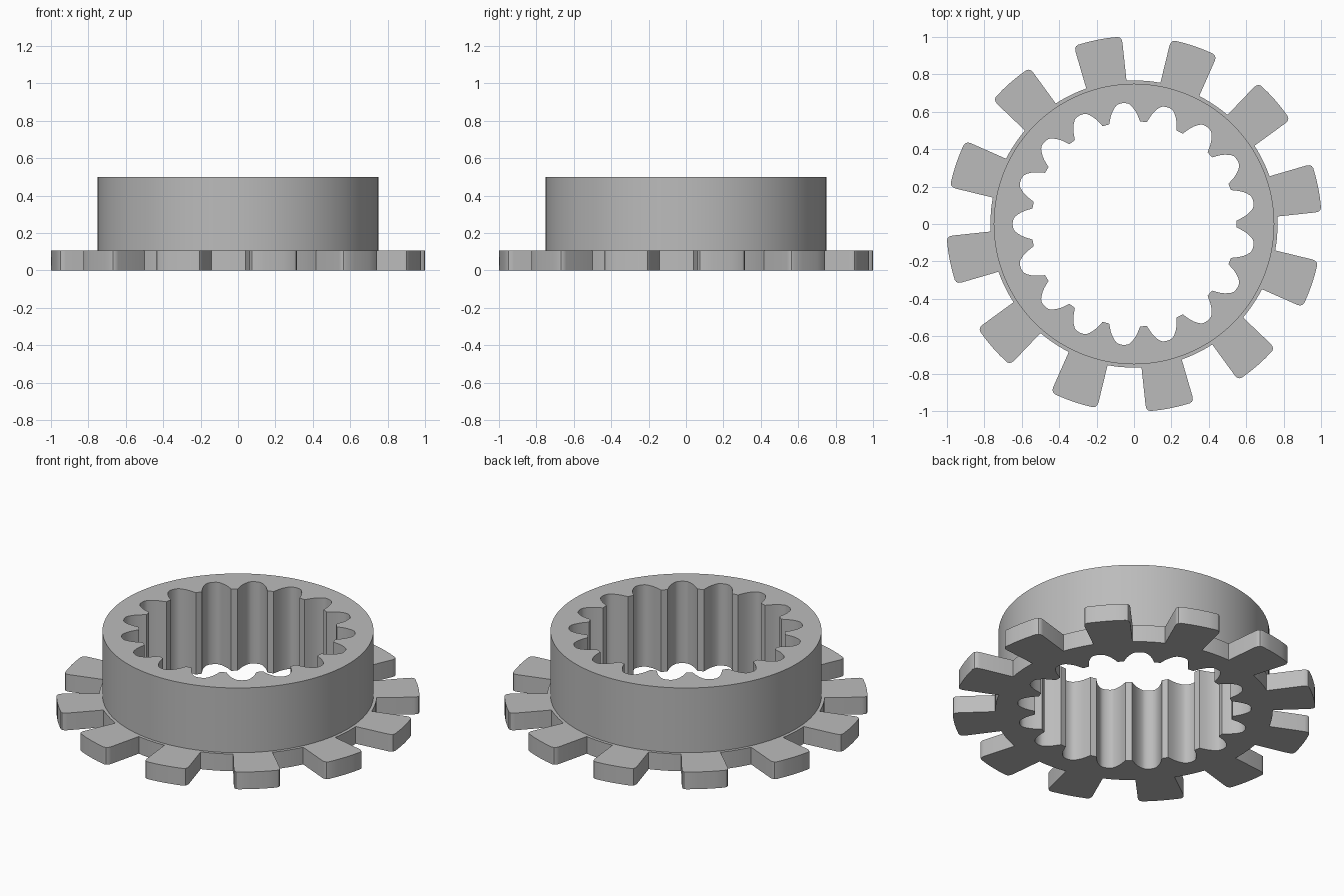
import bpy, bmesh
from math import radians, cos, sin

cube = bpy.data.objects.get("Cube")
if cube:
    bpy.data.objects.remove(cube)

FLANGE_H, TOTAL_H = 0.105, 0.5

steel = bpy.data.materials.new("grey_steel")
steel.use_nodes = True
GREY = (0.5, 0.5, 0.5, 1)
steel.diffuse_color = GREY
steel.node_tree.nodes["Principled BSDF"].inputs["Base Color"].default_value = GREY


def repeat_profile(half, count, start):
    """Mirror a half profile of (degrees, radius) and repeat it around z."""
    lobe = [(-a, r) for a, r in half] + [(a, r) for a, r in reversed(half) if a]
    return [(start + 360 * k / count + a, r) for k in range(count) for a, r in lobe]


# Outer dogs with rounded corners, from the root arc to the middle of the tip
dog = [(13, .768), (10.5, .768), (8.2, .768), (7.55, .972), (7.35, .988),
       (6.9, .999), (6.1, 1.004), (3, 1.004), (0, 1.004)]
flange_outline = repeat_profile(dog, 12, 11.2)

# Bore grooves with curved flanks, from the narrow tooth tip to the groove floor
groove = [(8.7, .549), (7.9, .566), (6.9, .588), (5.7, .609), (4.4, .627),
          (3.3, .639), (2.4, .645), (1.2, .648), (0, .649)]
bore_outline = repeat_profile(groove, 17, 180)

collar_outline = [(360 * i / 128, 0.75) for i in range(128)]

bm = bmesh.new()


def loop(outline, z):
    verts = [bm.verts.new((r * cos(radians(a)), r * sin(radians(a)), z)) for a, r in outline]
    edges = [bm.edges.new((v, verts[i - 1])) for i, v in enumerate(verts)]
    return verts, edges


def wall(low, high):
    a, b = low[0], high[0]
    for i in range(len(a)):
        bm.faces.new((a[i - 1], a[i], b[i], b[i - 1]))


def cap(outer, inner):
    bmesh.ops.triangle_fill(bm, use_beauty=True, edges=outer[1] + inner[1])


flange_low, flange_high = loop(flange_outline, 0), loop(flange_outline, FLANGE_H)
collar_low, collar_high = loop(collar_outline, FLANGE_H), loop(collar_outline, TOTAL_H)
bore_low, bore_high = loop(bore_outline, 0), loop(bore_outline, TOTAL_H)

# Flat rings first, then the upright walls
cap(flange_low, bore_low)
cap(flange_high, collar_low)
cap(collar_high, bore_high)
wall(flange_low, flange_high)
wall(collar_low, collar_high)
wall(bore_low, bore_high)
bmesh.ops.recalc_face_normals(bm, faces=bm.faces)

mesh = bpy.data.meshes.new("splined_dog_ring")
bm.to_mesh(mesh)
bm.free()
mesh.materials.append(steel)
ring = bpy.data.objects.new("splined_dog_ring", mesh)
bpy.context.collection.objects.link(ring)

bpy.ops.object.select_all(action='DESELECT')
ring.select_set(True)
bpy.context.view_layer.objects.active = ring
bpy.ops.object.shade_smooth_by_angle(angle=radians(30))
